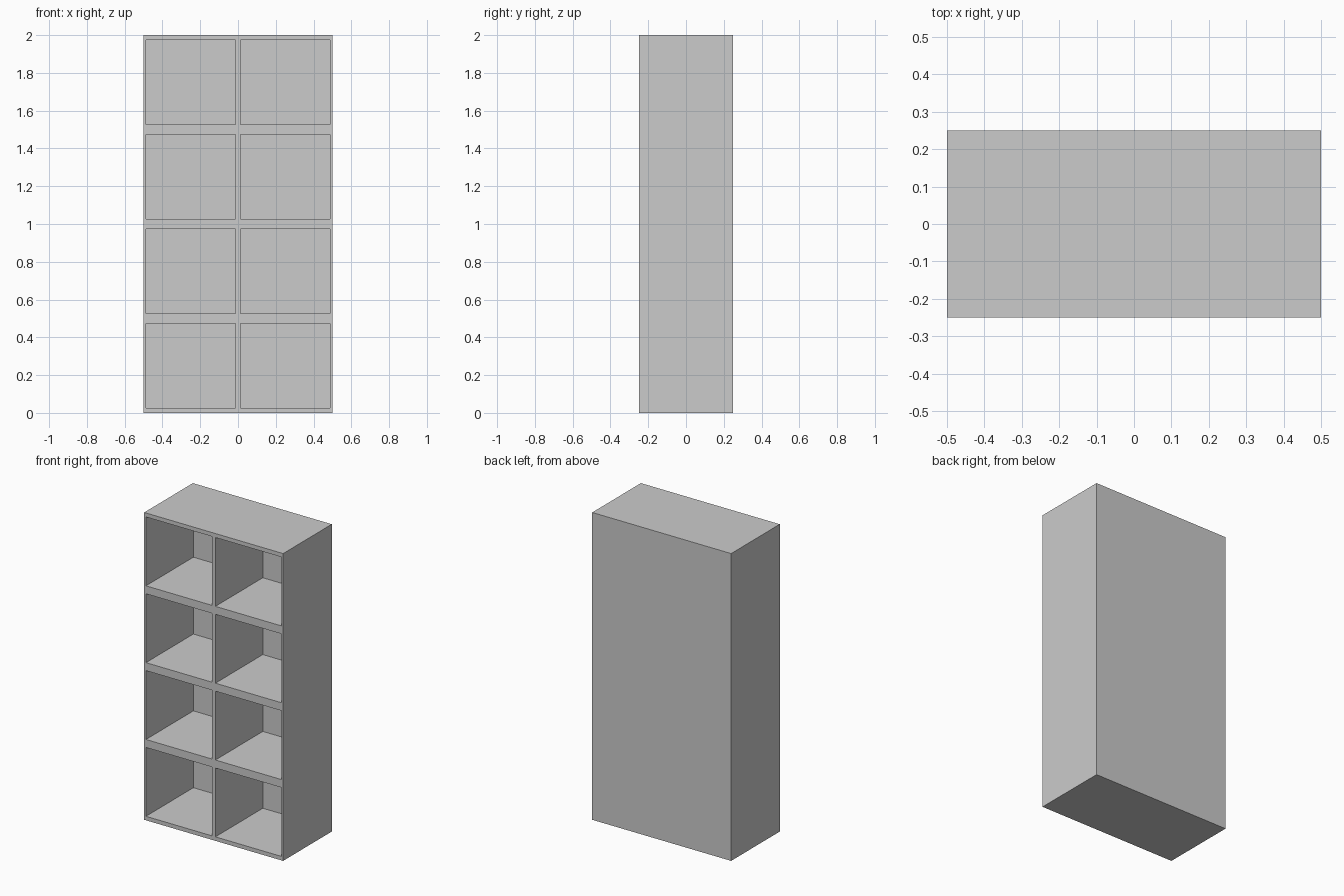
import bpy, bmesh
from mathutils import Vector, Matrix

if "Cube" in bpy.data.objects:
    bpy.data.objects.remove(bpy.data.objects["Cube"])

W, D, H = 1.0, 0.5, 2.0
COLS, ROWS = 2, 4
SIDE, SHELF, BACK = 0.0125, 0.026, 0.0125   # margins around each cubby
cw, ch = W / COLS, H / ROWS

# Solid cabinet block
bm = bmesh.new()
bmesh.ops.create_cube(bm, size=1, matrix=Matrix.Translation((0, 0, H / 2)) @ Matrix.Diagonal((W, D, H, 1)))


def slice_block(co, normal):
    bmesh.ops.bisect_plane(bm, geom=bm.verts[:] + bm.edges[:] + bm.faces[:],
                           plane_co=co, plane_no=normal)


# Cut lines for the cubby outlines
for c in range(COLS):
    x0 = -W / 2 + c * cw
    for x in (x0 + SIDE, x0 + cw - SIDE):
        slice_block((x, 0, 0), (1, 0, 0))
for r in range(ROWS):
    for z in (r * ch + SHELF, (r + 1) * ch - SHELF):
        slice_block((0, 0, z), (0, 0, 1))

# Push the cubby faces inward, leaving a thin back panel
bm.normal_update()
cells = [f for f in bm.faces if f.normal.y < -0.9 and f.calc_area() > 0.5 * cw * ch]
pushed = bmesh.ops.extrude_discrete_faces(bm, faces=cells)["faces"]
for f in pushed:
    bmesh.ops.translate(bm, verts=f.verts[:], vec=Vector((0, D - BACK, 0)))
bmesh.ops.recalc_face_normals(bm, faces=bm.faces[:])

mesh = bpy.data.meshes.new("cubby_shelf")
bm.to_mesh(mesh)
bm.free()
bpy.context.collection.objects.link(bpy.data.objects.new("cubby_shelf", mesh))
